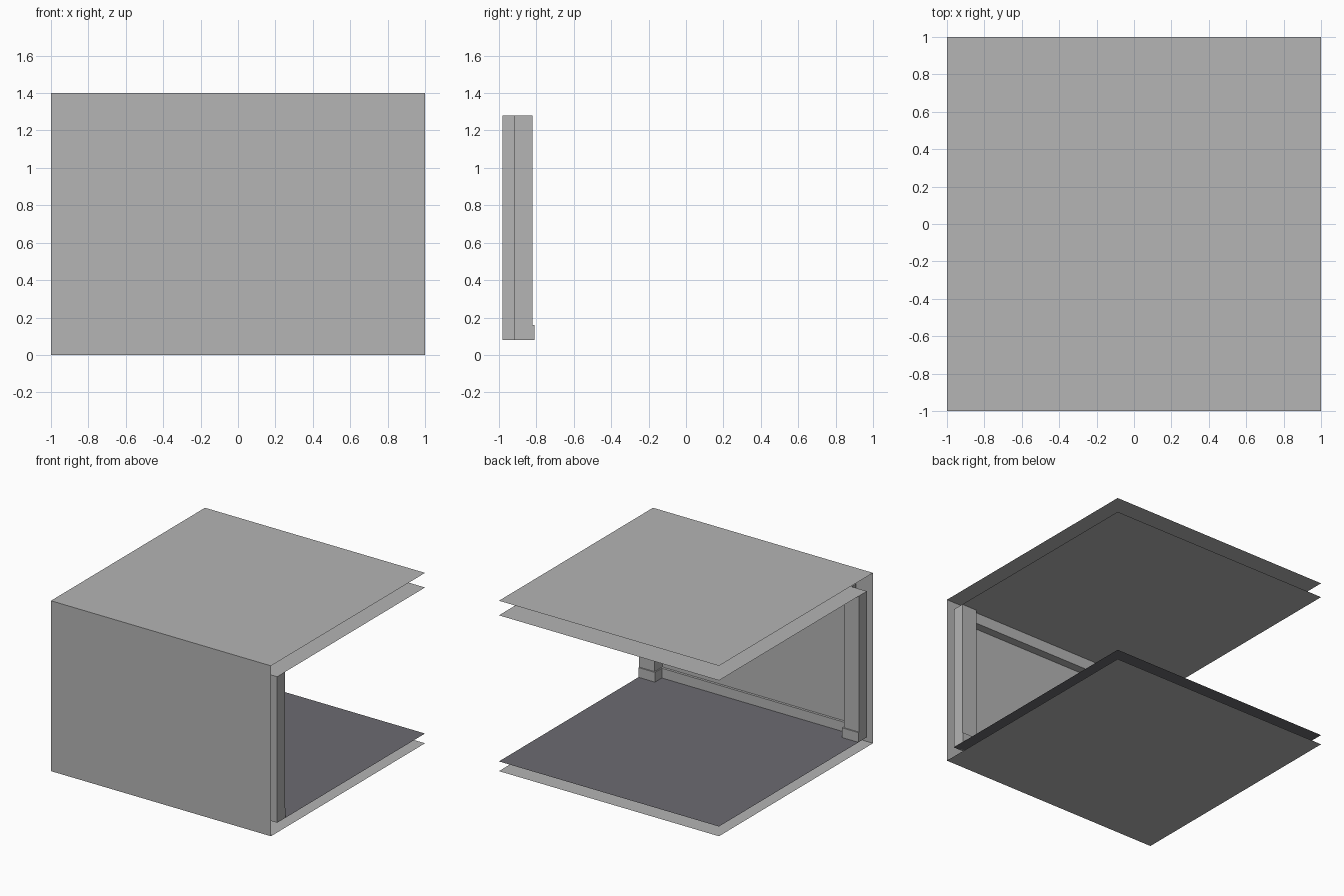
import bpy

if "Cube" in bpy.data.objects:
    bpy.data.objects.remove(bpy.data.objects["Cube"])


def material(name, rgb):
    m = bpy.data.materials.new(name)
    m.diffuse_color = (*rgb, 1.0)
    m.use_nodes = True
    m.node_tree.nodes["Principled BSDF"].inputs["Base Color"].default_value = m.diffuse_color
    return m


GREY = material("plaster grey", (0.46, 0.46, 0.46))
DARK = material("dark slate floor", (0.15, 0.147, 0.165))


def mesh_object(name, verts, faces, mat):
    me = bpy.data.meshes.new(name)
    me.from_pydata(verts, [], faces)
    me.materials.append(mat)
    ob = bpy.data.objects.new(name, me)
    bpy.context.collection.objects.link(ob)
    return ob


def sheet(name, z, y0, mat, up):
    """Horizontal sheet of no thickness, from y0 to the back edge."""
    verts = [(-1, y0, z), (1, y0, z), (1, 1, z), (-1, 1, z)]
    return mesh_object(name, verts, [(0, 1, 2, 3) if up else (3, 2, 1, 0)], mat)


def box(name, x, y, z, mat=GREY):
    """Closed box between pairs of limits."""
    verts = [(a, b, c) for a in x for b in y for c in z]
    faces = [(0, 1, 3, 2), (4, 6, 7, 5), (0, 4, 5, 1),
             (2, 3, 7, 6), (0, 2, 6, 4), (1, 5, 7, 3)]
    return mesh_object(name, verts, faces, mat)


H = 1.4              # overall height
LOW, HIGH = 0.08, 1.28   # inner floor and ceiling levels
WALL = -0.92         # inner wall face

# Outer shell: underside, roof and front wall
sheet("underside", 0, -1, GREY, False)
sheet("roof", H, -1, GREY, True)
mesh_object("front_wall", [(-1, -1, 0), (1, -1, 0), (1, -1, H), (-1, -1, H)],
            [(0, 1, 2, 3)], GREY)

# Inner floor and ceiling stop at the inner wall
sheet("floor", LOW, WALL, DARK, True)
sheet("ceiling", HIGH, WALL, GREY, False)

# Inner wall panel with skirting and cornice
box("wall_panel", (-0.86, 0.86), (-0.98, WALL), (LOW, HIGH))
box("skirting", (-0.86, 0.86), (WALL, -0.90), (LOW, 0.16))
box("cornice", (-0.86, 0.86), (WALL, -0.85), (1.19, HIGH))

# Pillars at both ends, each with a slightly wider foot
for side, s in (("left", -1), ("right", 1)):
    box(side + "_pillar", sorted((s * 0.86, s)), (WALL, -0.82), (LOW, HIGH))
    box(side + "_pillar_foot", sorted((s * 0.85, s)), (WALL, -0.81), (LOW, 0.16))
